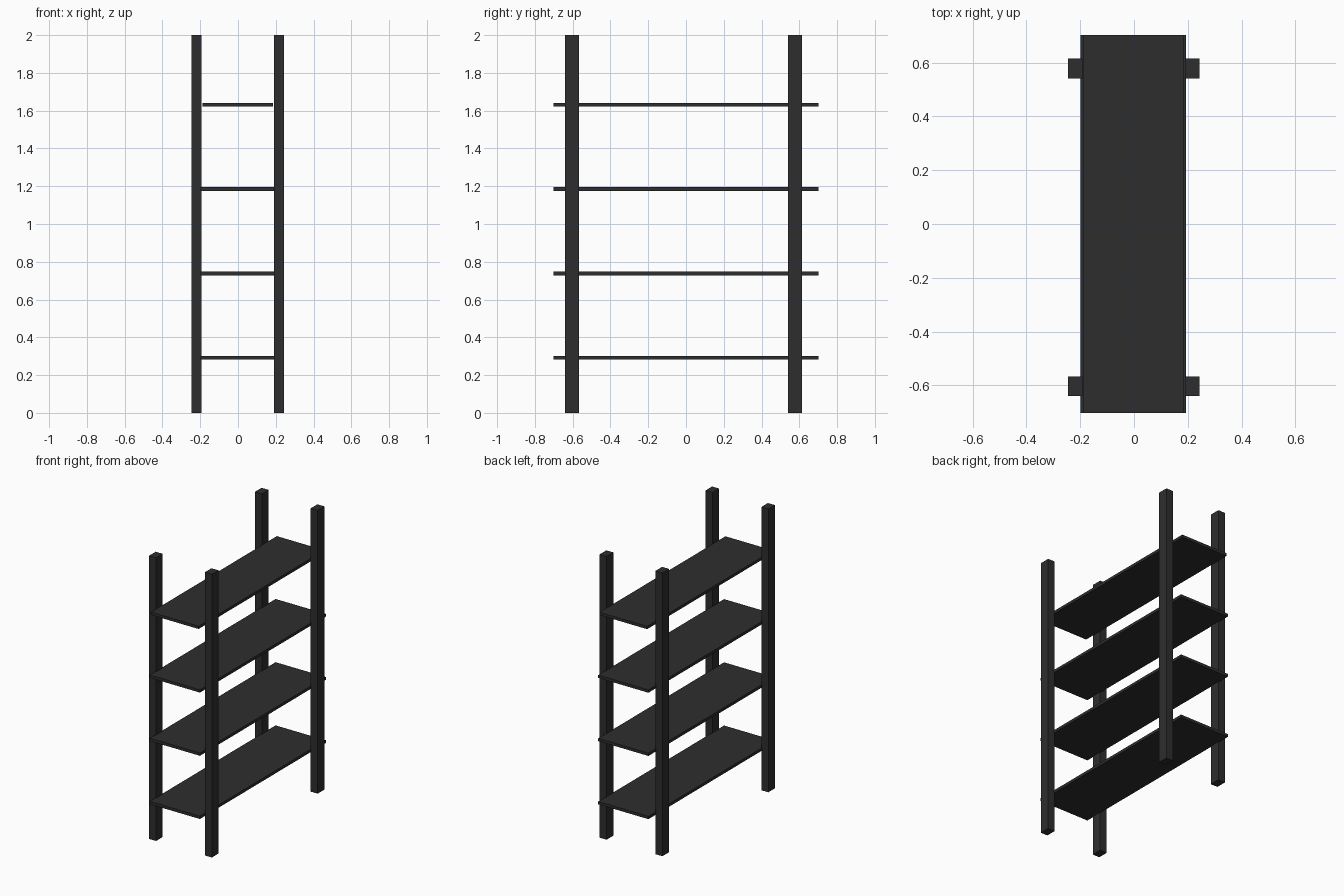
import bpy

cube = bpy.data.objects.get("Cube")
if cube:
    bpy.data.objects.remove(cube, do_unlink=True)

# Single dark finish
charcoal = bpy.data.materials.new("charcoal")
charcoal.use_nodes = True
colour = (0.027, 0.027, 0.027, 1)
charcoal.diffuse_color = colour
charcoal.node_tree.nodes["Principled BSDF"].inputs["Base Color"].default_value = colour


def box(name, low, high):
    """Flat-shaded box between two opposite corners."""
    centre = [(a + b) / 2 for a, b in zip(low, high)]
    bpy.ops.mesh.primitive_cube_add(size=1, location=centre)
    part = bpy.context.object
    part.name = name
    part.scale = [b - a for a, b in zip(low, high)]
    bpy.ops.object.transform_apply(location=False, rotation=False, scale=True)
    part.data.materials.append(charcoal)
    return part


# Four upright posts
for end, y0, y1 in (("front", -0.64, -0.567), ("back", 0.54, 0.615)):
    box(f"{end}_right_post", (-0.246, y0, 0), (-0.192, y1, 2))
    box(f"{end}_left_post", (0.19, y0, 0), (0.244, y1, 2))

# Four evenly spaced shelves, the top one slightly narrower
for i in range(4):
    z = 0.292 + i * 0.4463
    x0, x1 = (-0.188, 0.184) if i == 3 else (-0.198, 0.194)
    box(f"shelf_{i + 1}", (x0, -0.702, z - 0.01), (x1, 0.702, z + 0.01))
